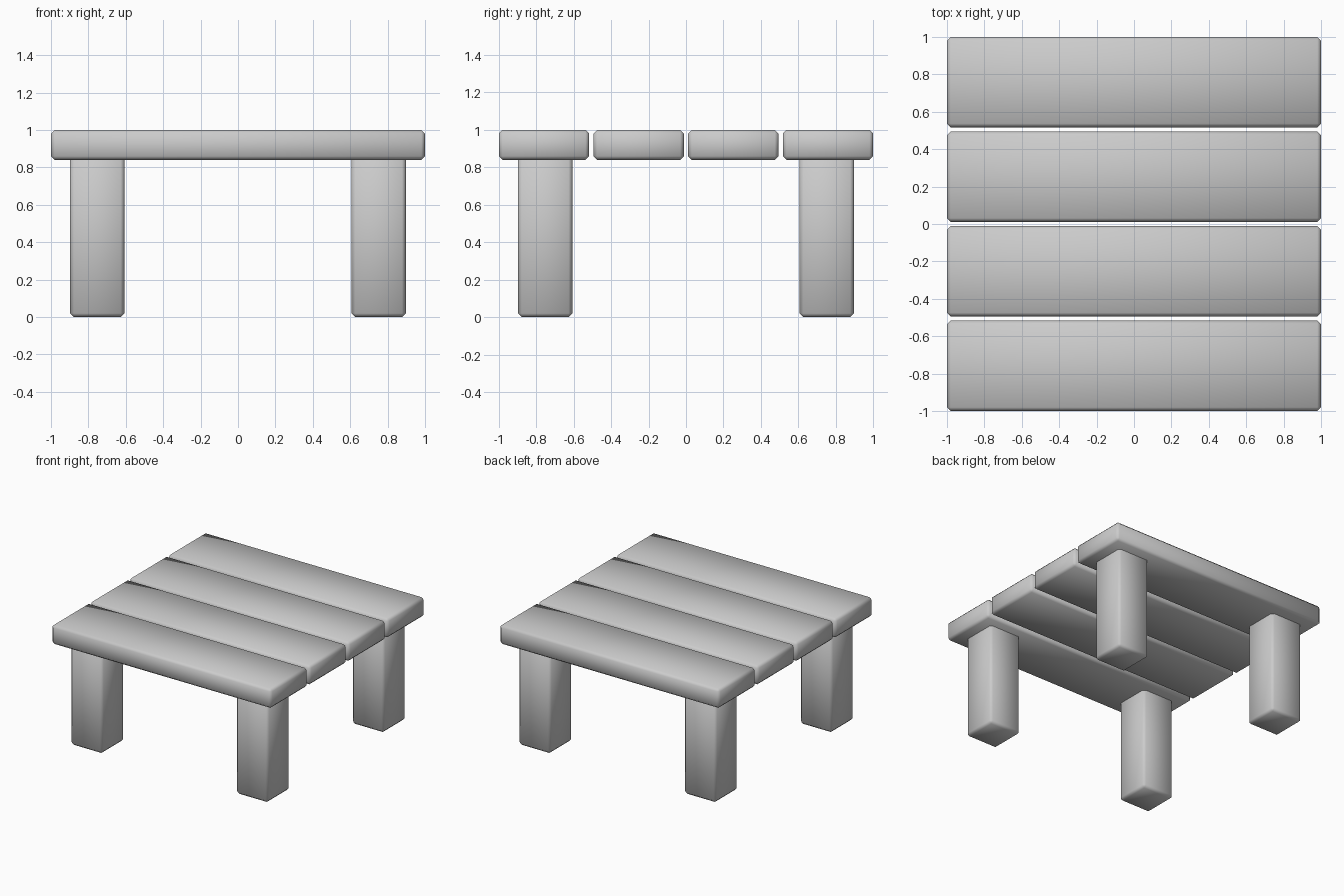
import bpy

if "Cube" in bpy.data.objects:
    bpy.data.objects.remove(bpy.data.objects["Cube"])


def soft_box(name, size, centre):
    """Box with a small one-step bevel and smooth shading."""
    bpy.ops.mesh.primitive_cube_add(size=1, location=centre)
    ob = bpy.context.object
    ob.name = name
    ob.scale = size
    bpy.ops.object.transform_apply(location=False, rotation=False, scale=True)
    bevel = ob.modifiers.new("soft_edges", 'BEVEL')
    bevel.width = 0.02
    bevel.segments = 1
    bpy.ops.object.shade_smooth()
    return ob


TOP = 1.0
THICK = 0.16
PLANK_W = 0.483
PITCH = (2 - PLANK_W) / 3

# Four planks forming the table top
for i in range(4):
    soft_box(f"plank_{i + 1}", (2, PLANK_W, THICK),
             (0, (i - 1.5) * PITCH, TOP - THICK / 2))

# Four square legs, running slightly into the planks
LEG_H = TOP - THICK + 0.03
for side_y, row in ((-1, "front"), (1, "back")):
    for side_x, col in ((-1, "left"), (1, "right")):
        soft_box(f"{row}_{col}_leg", (0.29, 0.29, LEG_H),
                 (side_x * 0.752, side_y * 0.752, LEG_H / 2))
